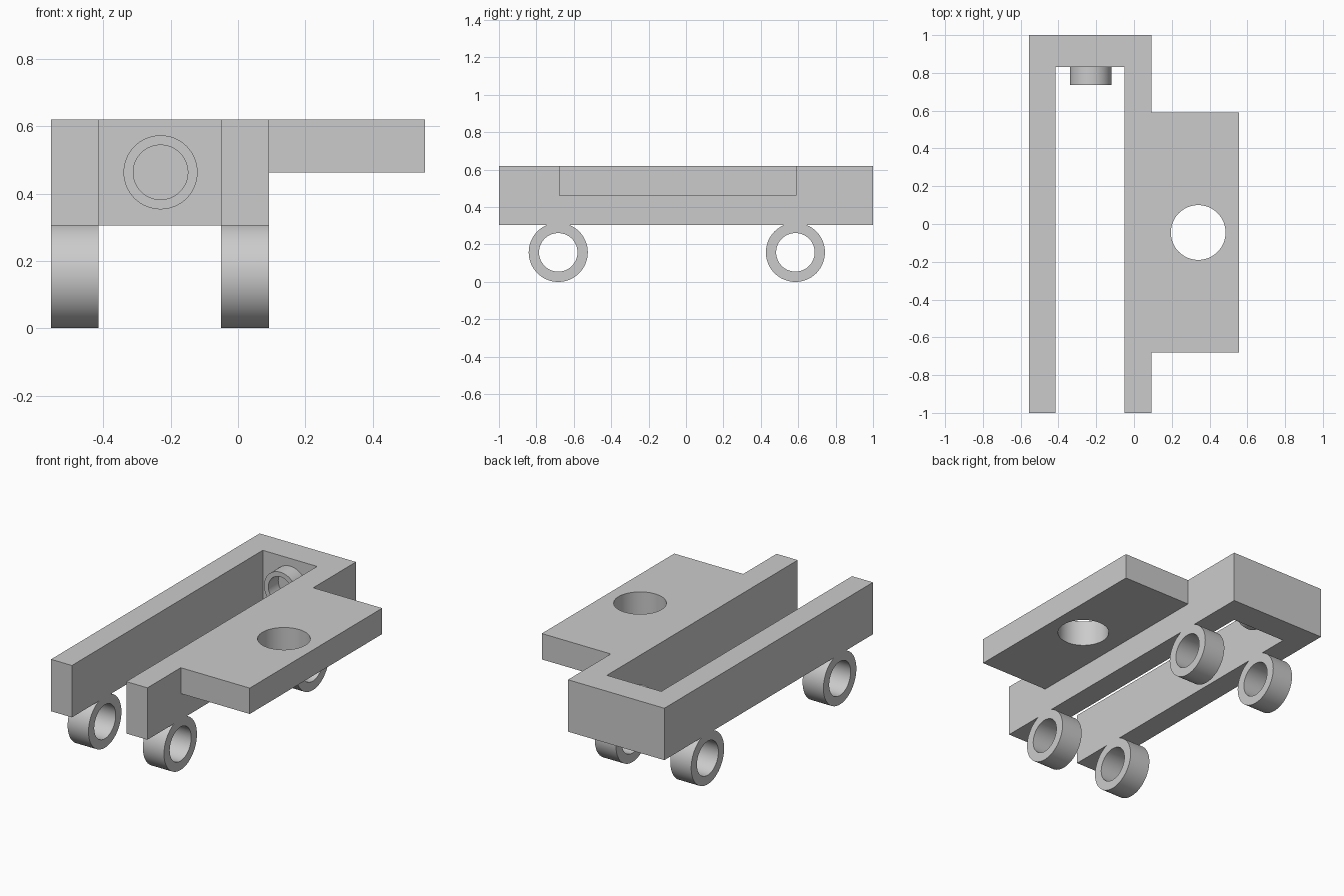
import bpy, bmesh, math
from mathutils import Matrix, Vector

if "Cube" in bpy.data.objects:
    bpy.data.objects.remove(bpy.data.objects["Cube"], do_unlink=True)

GREY = (0.6, 0.6, 0.6, 1)
grey = bpy.data.materials.new("plain_grey")
grey.use_nodes = True
grey.diffuse_color = GREY
grey.node_tree.nodes["Principled BSDF"].inputs["Base Color"].default_value = GREY


def add_object(name, bm):
    bmesh.ops.recalc_face_normals(bm, faces=bm.faces[:])
    mesh = bpy.data.meshes.new(name)
    bm.to_mesh(mesh)
    bm.free()
    mesh.materials.append(grey)
    obj = bpy.data.objects.new(name, mesh)
    bpy.context.collection.objects.link(obj)
    return obj


def prism(name, outline, z0, z1):
    """Extrude an xy outline upward from z0 to z1."""
    bm = bmesh.new()
    face = bm.faces.new([bm.verts.new((x, y, z0)) for x, y in outline])
    top = bmesh.ops.extrude_face_region(bm, geom=[face])["geom"]
    moved = [v for v in top if isinstance(v, bmesh.types.BMVert)]
    bmesh.ops.translate(bm, verts=moved, vec=(0, 0, z1 - z0))
    return add_object(name, bm)


def box(name, x0, x1, y0, y1, z0, z1):
    return prism(name, [(x0, y0), (x1, y0), (x1, y1), (x0, y1)], z0, z1)


def tube(name, centre, axis, outer, inner, length, sides=64):
    """Hollow cylinder made by spinning a rectangular section."""
    bm = bmesh.new()
    h = length / 2
    section = [bm.verts.new((r, 0, z)) for r, z in
               ((inner, -h), (outer, -h), (outer, h), (inner, h))]
    edges = [bm.edges.new((section[i], section[(i + 1) % 4])) for i in range(4)]
    bmesh.ops.spin(bm, geom=section + edges, cent=(0, 0, 0), axis=(0, 0, 1),
                   angle=math.tau, steps=sides, use_merge=True)
    bmesh.ops.remove_doubles(bm, verts=bm.verts[:], dist=0.0001)
    turn = Vector((0, 0, 1)).rotation_difference(Vector(axis)).to_matrix().to_4x4()
    bm.transform(Matrix.Translation(centre) @ turn)
    return add_object(name, bm)


def select_only(obj):
    bpy.ops.object.select_all(action='DESELECT')
    obj.select_set(True)
    bpy.context.view_layer.objects.active = obj


def combine(target, tool, operation):
    """Apply a boolean and discard the tool object."""
    mod = target.modifiers.new("combine", 'BOOLEAN')
    mod.operation, mod.solver, mod.object = operation, 'EXACT', tool
    select_only(target)
    bpy.ops.object.modifier_apply(modifier=mod.name)
    bpy.data.objects.remove(tool, do_unlink=True)


def smooth(obj):
    select_only(obj)
    bpy.ops.object.shade_smooth_by_angle(angle=math.radians(30))


BOTTOM, TOP = 0.305, 0.62
LEFT_RAIL, RIGHT_RAIL = (-0.05, 0.092), (-0.555, -0.415)

# U-shaped frame: two rails joined by a back wall
(li, lo), (ro, ri) = LEFT_RAIL, RIGHT_RAIL
frame = prism("frame", [(ro, -1), (ri, -1), (ri, 0.83), (li, 0.83),
                        (li, -1), (lo, -1), (lo, 1), (ro, 1)], BOTTOM, TOP)

# Side plate with a round hole, fused to the left rail
plate = box("plate", 0.02, 0.555, -0.68, 0.59, 0.463, TOP)
bm = bmesh.new()
bmesh.ops.create_cone(bm, cap_ends=True, segments=64, radius1=0.145, radius2=0.145,
                      depth=1, matrix=Matrix.Translation((0.34, -0.045, 0.5)))
combine(plate, add_object("hole_cutter", bm), 'DIFFERENCE')
combine(frame, plate, 'UNION')
smooth(frame)

# Four wheel rings, trimmed flush with the underside of the rails
for side, (x0, x1) in (("left", LEFT_RAIL), ("right", RIGHT_RAIL)):
    for end, y in (("front", -0.683), ("back", 0.585)):
        wheel = tube(f"{end}_{side}_wheel", ((x0 + x1) / 2, y, 0.158), (1, 0, 0),
                     0.158, 0.103, x1 - x0)
        trim = box("trim_cutter", x0 - 0.1, x1 + 0.1, y - 0.3, y + 0.3, BOTTOM, TOP)
        combine(wheel, trim, 'DIFFERENCE')
        smooth(wheel)

# Socket ring on the inside of the back wall
smooth(tube("back_socket", (-0.23, 0.7825, 0.463), (0, 1, 0), 0.11, 0.081, 0.095))
